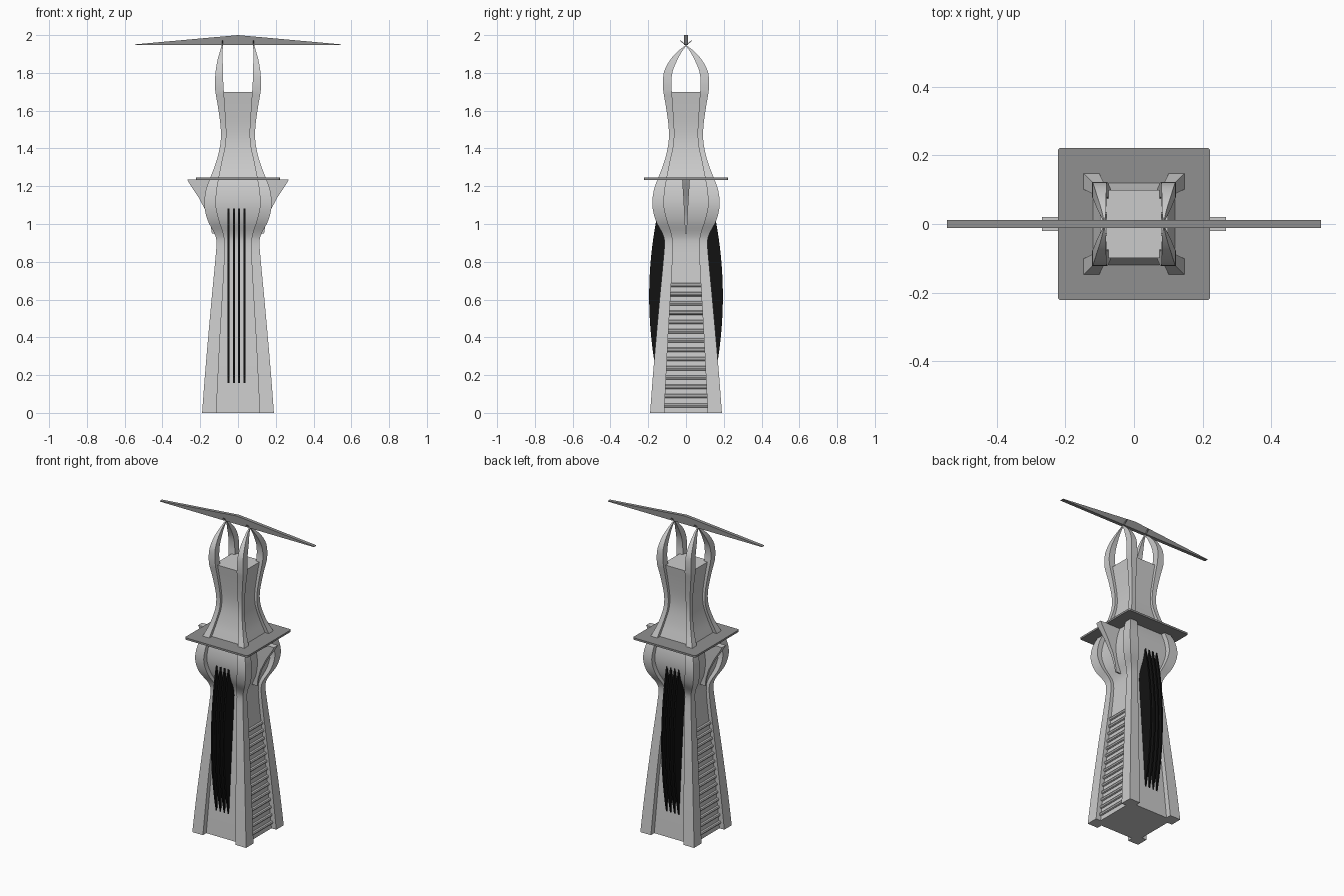
import bpy, bmesh, math
from mathutils import Vector

cube = bpy.data.objects.get("Cube")
if cube:
    bpy.data.objects.remove(cube, do_unlink=True)


def material(name, value):
    mat = bpy.data.materials.new(name)
    mat.use_nodes = True
    colour = (value, value, value, 1)
    mat.diffuse_color = colour
    mat.node_tree.nodes["Principled BSDF"].inputs["Base Color"].default_value = colour
    return mat


light_grey = material("light grey", 0.6)
dark_grey = material("dark grey", 0.28)
black = material("black", 0.006)


def finish(name, bm, mat, smooth=False):
    bmesh.ops.recalc_face_normals(bm, faces=bm.faces[:])
    mesh = bpy.data.meshes.new(name)
    bm.to_mesh(mesh)
    bm.free()
    mesh.materials.append(mat)
    obj = bpy.data.objects.new(name, mesh)
    bpy.context.collection.objects.link(obj)
    if smooth:
        bpy.ops.object.select_all(action="DESELECT")
        obj.select_set(True)
        bpy.context.view_layer.objects.active = obj
        bpy.ops.object.shade_smooth_by_angle(angle=math.radians(35))
    return obj


def loft(name, rings, mat, smooth=True):
    """Skin a stack of equal-length point rings and cap both ends."""
    bm = bmesh.new()
    loops = [[bm.verts.new(p) for p in ring] for ring in rings]
    count = len(loops[0])
    for low, high in zip(loops, loops[1:]):
        for i in range(count):
            j = (i + 1) % count
            bm.faces.new((low[i], low[j], high[j], high[i]))
    bm.faces.new(loops[0])
    bm.faces.new(loops[-1])
    return finish(name, bm, mat, smooth)


def rectangle(x0, x1, y0, y1, z):
    return [(x0, y0, z), (x1, y0, z), (x1, y1, z), (x0, y1, z)]


def spline(rows, steps=4):
    """Smooth a table of rows with a Catmull-Rom curve."""
    rows = [Vector(r) for r in rows]
    out = []
    for i in range(len(rows) - 1):
        a, b = rows[max(i - 1, 0)], rows[i]
        c, d = rows[i + 1], rows[min(i + 2, len(rows) - 1)]
        for s in range(steps):
            t = s / steps
            out.append(b + (c - a) * (t / 2)
                       + (a * 2 - b * 5 + c * 4 - d) * (t * t / 2)
                       + (b * 3 - a - c * 3 + d) * (t ** 3 / 2))
    return out + [rows[-1]]


# Shaft: height, inner and outer edge of the corner pillars
shaft = spline([
    (0, .115, .19), (.2, .105, .175), (.4, .095, .158), (.6, .083, .14),
    (.8, .072, .121), (.9, .071, .114), (.95, .077, .125), (1.02, .1, .161),
    (1.1, .117, .178), (1.18, .112, .17), (1.25, .1, .145), (1.33, .084, .115),
    (1.42, .065, .094), (1.5, .062, .091), (1.6, .068, .103), (1.7, .075, .12),
])

# Claws: height, inner and outer x, inner and outer y
claws = spline([
    (1.7, .075, .12, .075, .12), (1.75, .078, .122, .078, .122),
    (1.81, .08, .118, .07, .115), (1.87, .081, .108, .045, .083),
    (1.915, .081, .095, .02, .042), (1.945, .08, .087, -.004, .004),
    (1.972, .079, .084, -.035, -.028),
])


def at_height(z):
    """Inner and outer pillar edge at a height."""
    for a, b in zip(shaft, shaft[1:]):
        if a[0] <= z <= b[0]:
            row = a.lerp(b, (z - a[0]) / (b[0] - a[0]))
            return row[1], row[2]


RECESS = 0.82  # core width relative to the pillars

loft("tower_core",
     [rectangle(-o * RECESS, o * RECESS, -o * RECESS, o * RECESS, z) for z, i, o in shaft],
     light_grey)

for sx, side in ((1, "left"), (-1, "right")):
    for sy, end in ((-1, "front"), (1, "back")):
        rings = [rectangle(sx * i, sx * o, sy * i, sy * o, z) for z, i, o in shaft]
        rings += [rectangle(sx * a, sx * b, sy * c, sy * d, z) for z, a, b, c, d in claws[1:]]
        loft(f"{end}_{side}_pillar", rings, light_grey)

    # Ladder of round rungs between the pillars
    for n in range(14):
        z = 0.04 + n * 0.049
        inner, outer = at_height(z)
        rings = []
        for y in (-inner - 0.01, inner + 0.01):
            rings.append([(sx * (outer * RECESS + 0.003) + 0.011 * math.cos(k * math.pi / 4), y,
                           z + 0.011 * math.sin(k * math.pi / 4)) for k in range(8)])
        loft(f"{side}_rung_{n + 1}", rings, light_grey)

    # Tapered bracket under the platform: height, outer x, half thickness
    bracket = [(.95, .138, .004), (1.0, .146, .007), (1.06, .166, .01),
               (1.14, .208, .014), (1.21, .255, .019), (1.235, .268, .02)]
    loft(f"{side}_bracket",
         [rectangle(sx * .08, sx * x, -t, t, z) for z, x, t in bracket], light_grey)

# Thin dark fins bulging through the front and back
for n in range(4):
    x = -0.05 + n * 0.028
    outline = []
    for s in (-1, 1):
        for k in range(25):
            u = s * (k / 12 - 1)
            outline.append((s * (0.195 - 0.05 * u * u), 0.617 + 0.465 * u))
    loft(f"fin_{n + 1}",
         [[(x + dx, y, z) for y, z in outline] for dx in (-.005, .005)], black, False)

# Square platform with slightly rounded corners
bm = bmesh.new()
bmesh.ops.create_cube(bm, size=1)
for v in bm.verts:
    v.co = (v.co.x * .444, v.co.y * .444, 1.24 + v.co.z * .012)
upright = [e for e in bm.edges if abs(e.verts[0].co.z - e.verts[1].co.z) > .005]
bmesh.ops.bevel(bm, geom=upright, offset=.01, segments=3, affect="EDGES", profile=.5)
finish("platform", bm, dark_grey)

# Shallow gabled beam carried by the claw tips
gable = [(-.545, 1.947), (.545, 1.947), (.545, 1.951), (0, 2.0), (-.545, 1.951)]
loft("top_beam", [[(x, y, z) for x, z in gable] for y in (-.011, .011)], dark_grey, False)
